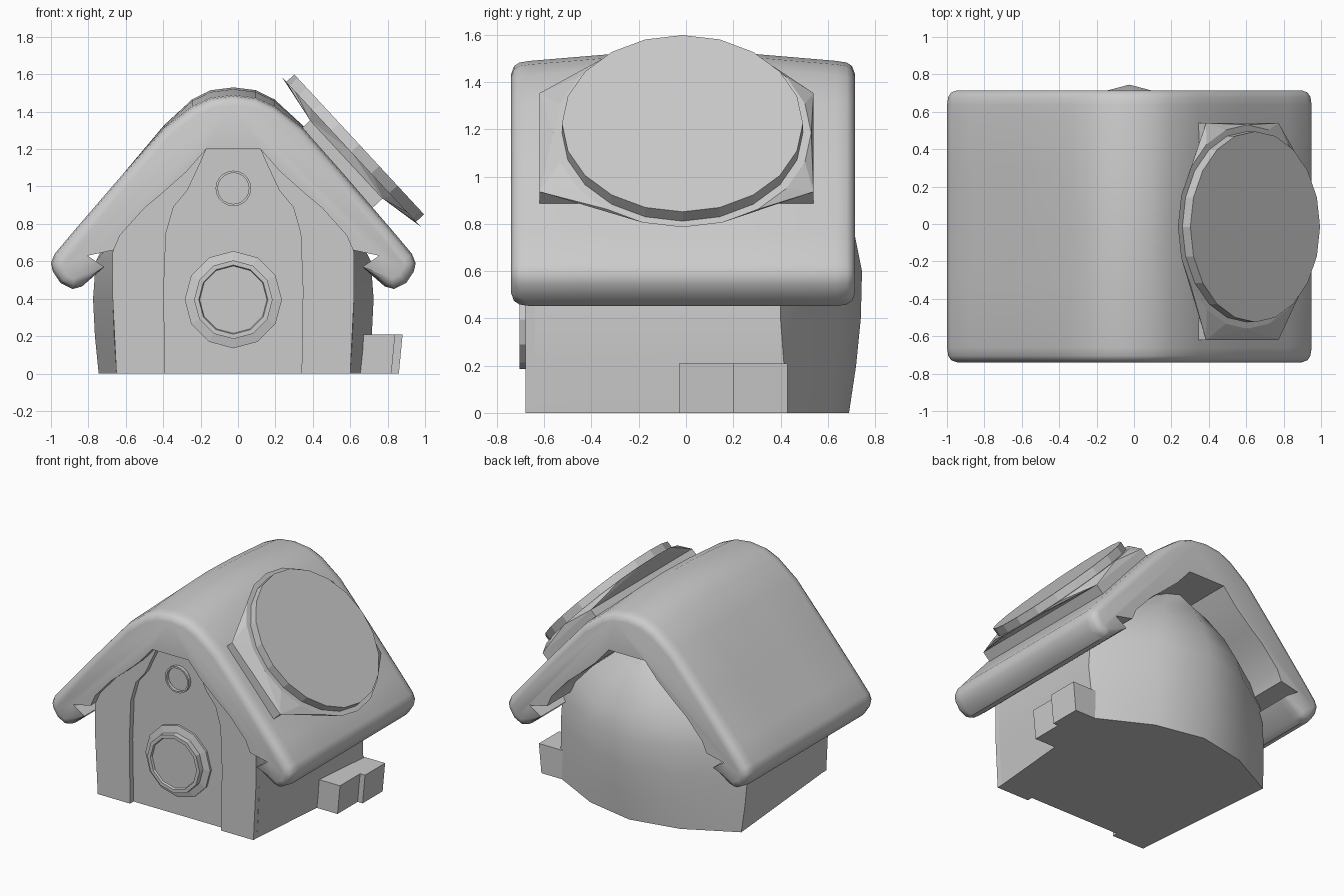
import bpy, bmesh, math
from mathutils import Vector, Matrix

if "Cube" in bpy.data.objects:
    bpy.data.objects.remove(bpy.data.objects["Cube"])

CX = -0.025  # centre line of the house
grey = bpy.data.materials.new("light_grey")
grey.diffuse_color = (0.6, 0.6, 0.6, 1)
grey.use_nodes = True
grey.node_tree.nodes["Principled BSDF"].inputs["Base Color"].default_value = grey.diffuse_color


def finish(name, bm, smooth=None):
    bmesh.ops.recalc_face_normals(bm, faces=bm.faces[:])
    me = bpy.data.meshes.new(name)
    bm.to_mesh(me)
    bm.free()
    me.materials.append(grey)
    ob = bpy.data.objects.new(name, me)
    bpy.context.collection.objects.link(ob)
    if smooth:
        bpy.ops.object.select_all(action='DESELECT')
        ob.select_set(True)
        bpy.context.view_layer.objects.active = ob
        bpy.ops.object.shade_smooth_by_angle(angle=math.radians(smooth))
    return ob


def loft(name, rings, smooth=None, caps=True):
    """Skin closed rings of equal point count."""
    bm = bmesh.new()
    vs = [[bm.verts.new(p) for p in r] for r in rings]
    n = len(rings[0])
    for a, b in zip(vs, vs[1:]):
        for i in range(n):
            j = (i + 1) % n
            bm.faces.new((a[i], a[j], b[j], b[i]))
    if caps:
        bm.faces.new(vs[0][::-1])
        bm.faces.new(vs[-1])
    return finish(name, bm, smooth)


def circle(r, n, place):
    return [place(r * math.cos(2 * math.pi * i / n), r * math.sin(2 * math.pi * i / n)) for i in range(n)]


def mirror_profile(half):
    return half + [(-x, z) for x, z in reversed(half) if x > 1e-6]


# roof: thick arched profile lofted front to back with rounded ends and a swollen ridge
outer = [(0, 1.49), (.12, 1.475), (.22, 1.43), (.37, 1.315), (.6, 1.055), (.85, .765), (.955, .64),
         (.975, .59), (.965, .545), (.925, .485), (.86, .452), (.81, .465)]
inner = [(.69, .57), (.78, .63), (.64, .66), (.605, .74), (.475, .885), (.385, .96), (.25, 1.08), (.145, 1.2)]
prof = mirror_profile(outer + inner)
N = len(prof)


def roof_ring(y, inset, lift):
    ring = []
    for i, (x, z) in enumerate(prof):
        a, b = prof[i - 1], prof[(i + 1) % N]
        t = Vector((b[0] - a[0], b[1] - a[1])).normalized()
        d = inset if (i < len(outer) or i > N - len(outer)) else 0
        up = lift * max(0, min(1, (z - 1.25) / .2)) if d or i < len(outer) or i > N - len(outer) else 0
        ring.append((CX + x + t.y * d, y, z - t.x * d + up))
    return ring


loft("roof", [roof_ring(*s) for s in (
    (-.74, .055, 0), (-.728, .022, 0), (-.705, .007, 0), (-.66, 0, 0), (-.3, 0, .03), (-.01, 0, .04),
    (.28, 0, .03), (.635, 0, 0), (.68, .007, 0), (.703, .022, 0), (.715, .055, 0))], 40)

# body: flat front, bulging sides and a rounded domed back
levels = [  # z, front half width, back half width, side corner y, back y
    (0, .625, .72, .43, .69), (.2, .637, .74, .415, .72), (.4, .645, .75, .40, .74), (.6, .645, .735, .40, .745),
    (.75, .61, .66, .40, .715), (.9, .47, .53, .38, .655), (1.05, .29, .35, .34, .57), (1.2, .15, .16, .28, .44)]
rings = []
for z, wf, wb, ys, yb in levels:
    ym = ys + .72 * (yb - ys)
    rings.append([(CX + x, y, z) for x, y in (
        (-wf, -.64), (wf, -.64), (wb, ys), (wb * .5, ym), (0, yb), (-wb * .5, ym), (-wb, ys))])
loft("body", rings, 32)

# raised front wall panels either side of the recessed door strip
wall = [(.365, 0), (.625, 0), (.645, .4), (.645, .65), (.61, .75), (.48, .89), (.39, .965), (.26, 1.08),
        (.15, 1.2), (.145, 1.2), (.175, 1.13), (.245, .98), (.32, .89), (.36, .75), (.372, .45)]
for side, s in (("left", -1), ("right", 1)):
    loft(side + "_front_wall", [[(CX + s * x, y, z) for x, z in wall] for y in (-.68, -.62)])


# round front fittings turned about the y axis
def fitting(name, z, steps, n):
    loft(name, [circle(r, n, lambda a, b, y=y: (CX + a, y, z + b)) for r, y in steps])


fitting("round_window", .99, [(.095, -.62), (.095, -.665), (.083, -.665), (.083, -.642)], 20)
fitting("door_emblem", .395, [(.26, -.62), (.26, -.655), (.21, -.665), (.21, -.705), (.185, -.705), (.18, -.69)], 12)


# side step: two blocks leaning outward
def block(name, x1, y0, y1, h):
    loft(name, [[(.6, y0, z), (x, y0, z), (x, y1, z), (.6, y1, z)] for z, x in ((0, x1 - .02), (h, x1))])


block("side_step_front", .84, -.03, .2, .21)
block("side_step_back", .88, .2, .43, .21)

# tilted round panel on the right roof slope
U, V, W = Vector((.68, 0, -.733)), Vector((0, 1, 0)), Vector((.733, 0, .68))
C = Vector((.648, -.015, 1.225))


def tilt(u, v, w):
    return C + U * u + V * v + W * w


loft("roof_disc", [circle(.51, 20, lambda a, b, w=w: tilt(a, b, w)) for w in (-.06, 0)])

# flared mount: hull from a rectangle on the roof up to the rim of the disc
bm = bmesh.new()
pts = circle(.545, 20, lambda a, b: tilt(a, b, -.058))
pts += [tilt(.012 + su * .285, -.025 + sv * .58, -.105) for su in (-1, 1) for sv in (-1, 1)]
for p in pts:
    bm.verts.new(p)
bmesh.ops.convex_hull(bm, input=bm.verts[:])
finish("disc_mount", bm)
rect = [(-1, -1), (1, -1), (1, 1), (-1, 1)]
loft("mount_base", [[tilt(.012 + a * .285, -.025 + b * .58, w) for a, b in rect] for w in (-.22, -.105)])
